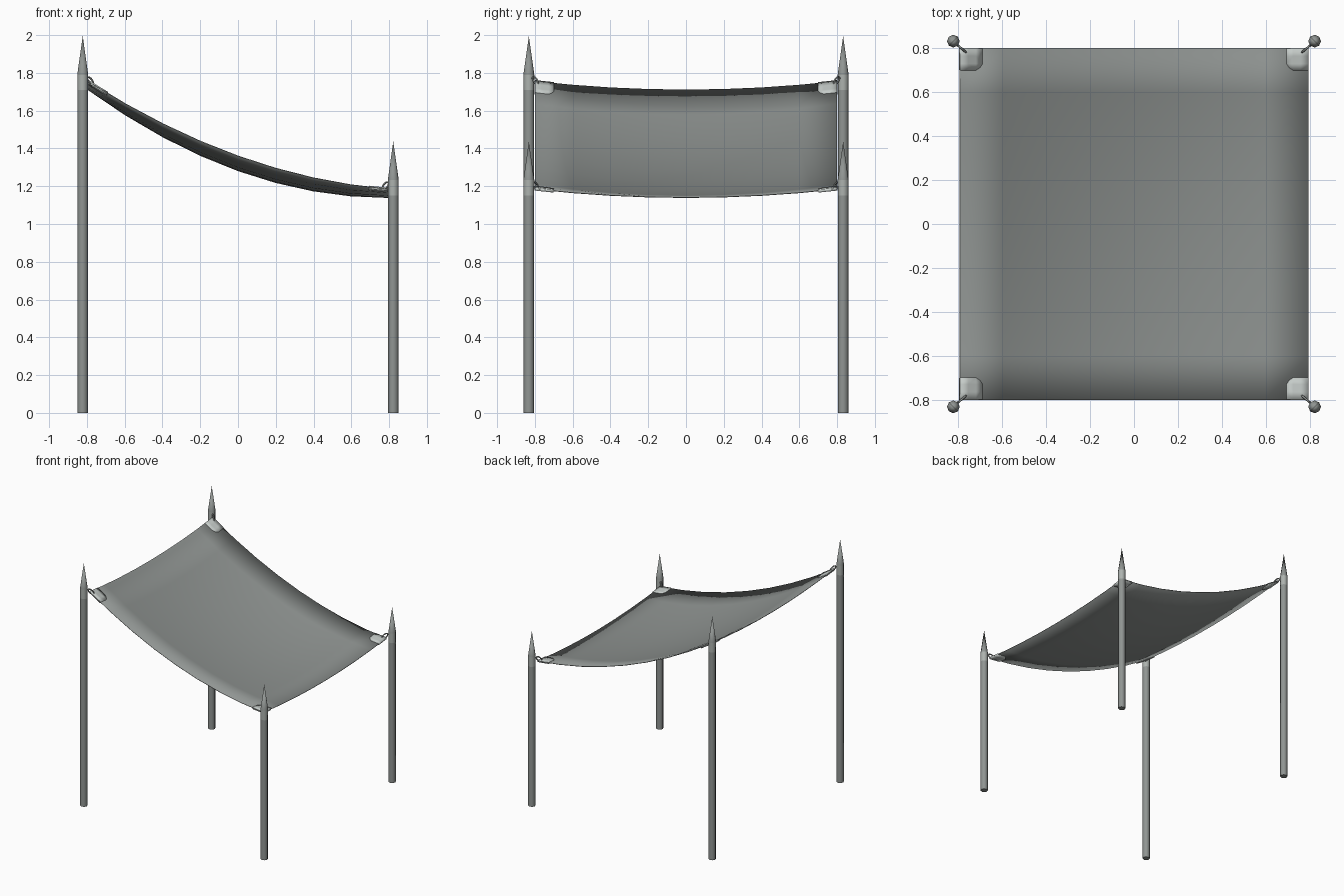
import bpy, bmesh, math
from mathutils import Vector

cube = bpy.data.objects.get("Cube")
if cube:
    bpy.data.objects.remove(cube, do_unlink=True)


def material(name, r, g, b):
    m = bpy.data.materials.new(name)
    m.use_nodes = True
    m.diffuse_color = (r, g, b, 1)
    m.node_tree.nodes["Principled BSDF"].inputs["Base Color"].default_value = (r, g, b, 1)
    return m


POLE = material("pole grey", 0.28, 0.30, 0.29)
COLLAR = material("collar light grey", 0.42, 0.45, 0.43)
SAIL = material("canvas grey", 0.28, 0.30, 0.29)
PATCH = material("patch pale grey", 0.56, 0.60, 0.58)
METAL = material("fitting grey", 0.28, 0.30, 0.29)

HALF_X, HALF_Y = 0.793, 0.80
POST_X, POST_Y = 0.822, 0.832


def sail_z(x, y):
    """Height of the hanging cloth: a falling parabola with sideways sag."""
    u, v = x / HALF_X, y / HALF_Y
    sag = (1 - v * v) * (0.045 + 0.033 * (1 - u * u))
    return 1.36 - 0.285 * u + 0.11 * u * u - sag


def finish(name, bm, mat, smooth=True):
    bmesh.ops.recalc_face_normals(bm, faces=bm.faces)
    mesh = bpy.data.meshes.new(name)
    bm.to_mesh(mesh)
    bm.free()
    obj = bpy.data.objects.new(name, mesh)
    bpy.context.collection.objects.link(obj)
    mesh.materials.append(mat)
    if smooth:
        bpy.ops.object.select_all(action='DESELECT')
        obj.select_set(True)
        bpy.context.view_layer.objects.active = obj
        bpy.ops.object.shade_smooth_by_angle(angle=math.radians(50))
    return obj


def turned(name, x, y, rings, mat, sides=8):
    """Upright part lofted through (radius, height) rings."""
    bm = bmesh.new()
    for (r0, z0), (r1, z1) in zip(rings, rings[1:]):
        geo = bmesh.ops.create_cone(bm, segments=sides, radius1=r0, radius2=r1,
                                    depth=z1 - z0, cap_ends=True)
        bmesh.ops.translate(bm, verts=geo["verts"], vec=(x, y, (z0 + z1) / 2))
    return finish(name, bm, mat)


def rod(name, points, radius, mat, closed=False):
    """Thin tube swept along a few points."""
    curve = bpy.data.curves.new(name, 'CURVE')
    curve.dimensions = '3D'
    curve.bevel_depth = radius
    curve.bevel_resolution = 1
    curve.use_fill_caps = True
    spline = curve.splines.new('POLY')
    spline.points.add(len(points) - 1)
    for p, co in zip(spline.points, points):
        p.co = (*co, 1)
    spline.use_cyclic_u = closed
    curve.materials.append(mat)
    obj = bpy.data.objects.new(name, curve)
    bpy.context.collection.objects.link(obj)


def sheet(xs, ys, height):
    bm = bmesh.new()
    grid = [[bm.verts.new((x, y, height(x, y))) for y in ys] for x in xs]
    for a, b in zip(grid, grid[1:]):
        for j in range(len(ys) - 1):
            bm.faces.new((a[j], b[j], b[j + 1], a[j + 1]))
    return bm


def thicken(obj, amount):
    mod = obj.modifiers.new("thickness", 'SOLIDIFY')
    mod.thickness = amount
    mod.offset = 0


# Hanging cloth
steps = [i / 4 for i in range(-4, 5)]
sail = finish("shade_sail", sheet([HALF_X * s for s in steps],
                                  [HALF_Y * s for s in steps], sail_z), SAIL)
thicken(sail, 0.004)

for sx, height, side in ((-1, 1.71, "right"), (1, 1.152, "left")):
    for sy, end in ((-1, "front"), (1, "back")):
        tag = f"{end}_{side}"
        px, py = sx * POST_X, sy * POST_Y

        # Post, collar and pointed finial
        turned(f"post_{tag}", px, py, [(0.028, 0), (0.028, height)], POLE)
        turned(f"collar_{tag}", px, py, [(0.028, height), (0.029, height + 0.08)], COLLAR)
        turned(f"finial_{tag}", px, py, [(0.029, height + 0.08), (0.0, height + 0.285)], POLE)

        # Reinforcing patch wrapped over the cloth corner
        cuts = (0, 0.035, 0.07, 0.1)
        bm = sheet([sx * (HALF_X - c) for c in cuts],
                   [sy * (HALF_Y - c) for c in cuts], sail_z)
        inner = min(bm.verts, key=lambda v: abs(v.co.x) + abs(v.co.y))
        inner.co.x += sx * 0.012
        inner.co.y += sy * 0.012
        inner.co.z = sail_z(inner.co.x, inner.co.y)
        thicken(finish(f"corner_patch_{tag}", bm, PATCH), 0.016)

        # Eye on the post, and shackle through the cloth corner
        corner = Vector((sx * 0.765, sy * 0.782, sail_z(sx * 0.765, sy * 0.782) + 0.006))
        eye = Vector((sx * 0.798, sy * 0.81, height + 0.062))
        rod(f"eye_bolt_{tag}", [Vector((px, py, height + 0.062)), eye], 0.006, METAL)
        middle = (corner + eye) / 2
        along = (corner - eye) / 2
        across = Vector((0, 0, 0.016))
        loop = [middle + along * math.cos(a) + across * math.sin(a)
                for a in (math.tau * i / 10 for i in range(10))]
        rod(f"shackle_{tag}", loop, 0.005, METAL, closed=True)
